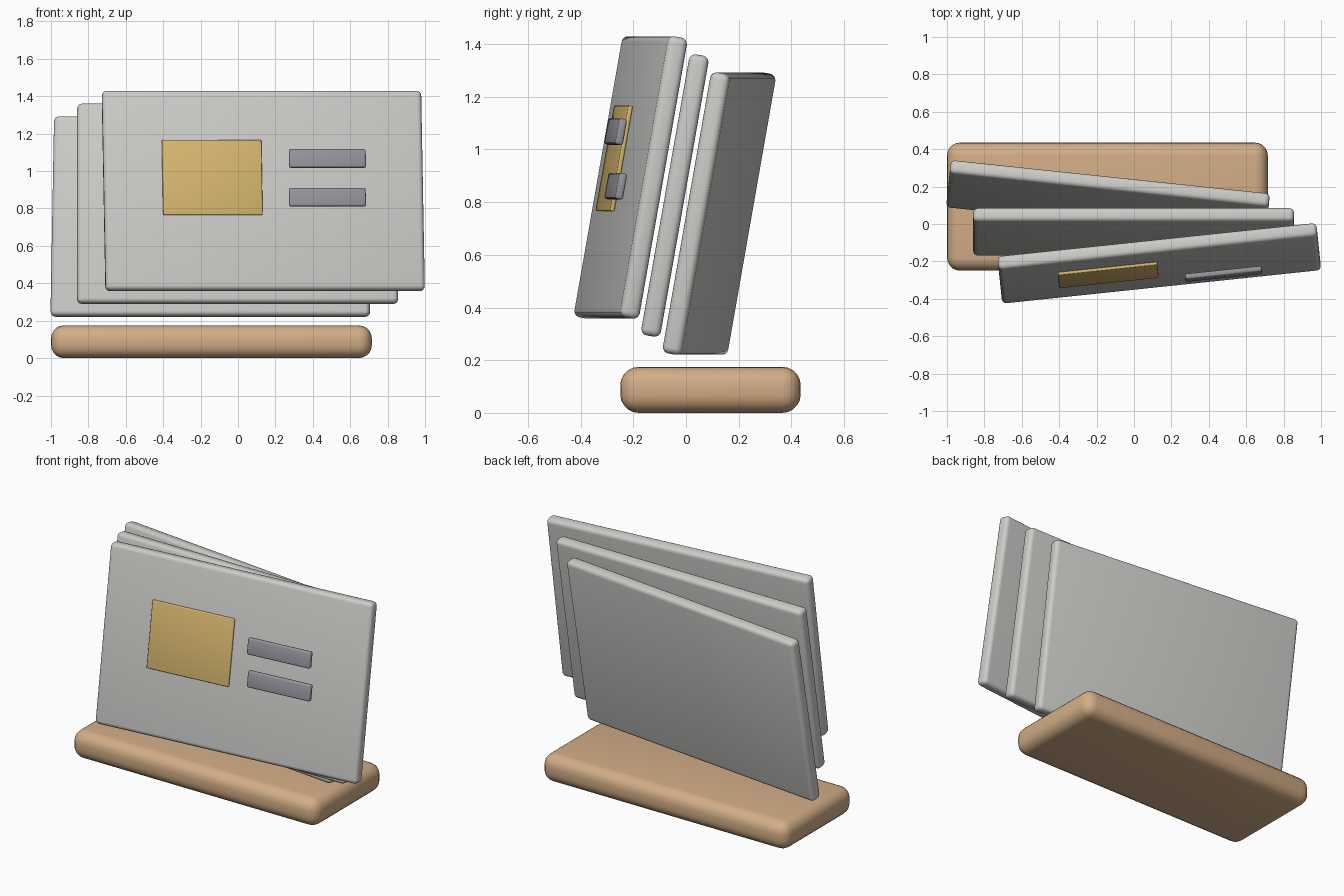
import bpy
from math import radians
from mathutils import Euler, Matrix, Vector

cube = bpy.data.objects.get("Cube")
if cube:
    bpy.data.objects.remove(cube, do_unlink=True)


def material(name, rgb):
    mat = bpy.data.materials.new(name)
    mat.use_nodes = True
    mat.diffuse_color = (*rgb, 1)
    mat.node_tree.nodes["Principled BSDF"].inputs["Base Color"].default_value = (*rgb, 1)
    return mat


tan = material("tan wood", (0.65, 0.42, 0.24))
grey = material("pale grey", (0.6, 0.6, 0.58))
gold = material("gold", (0.68, 0.47, 0.16))
slate = material("slate grey", (0.3, 0.3, 0.34))


def rounded_box(name, size, location, mat, bevel, segments=4, yaw=0, tilt=0):
    """Box with softly rounded edges, leaned back and then turned."""
    bpy.ops.mesh.primitive_cube_add(size=1)
    obj = bpy.context.object
    obj.name = name
    obj.data.transform(Matrix.Diagonal((*size, 1)))
    obj.location = location
    obj.rotation_euler = (radians(-tilt), 0, radians(yaw))
    obj.data.materials.append(mat)
    mod = obj.modifiers.new("rounding", "BEVEL")
    mod.width = bevel
    mod.segments = segments
    bpy.ops.object.modifier_apply(modifier=mod.name)
    bpy.ops.object.shade_smooth_by_angle(angle=radians(40))
    return obj


LEAN, TURN = 10, 6

# Wooden base
rounded_box("base", (1.715, 0.685, 0.175), (-0.142, 0.093, 0.0875), tan, 0.07, 5)

# Three fanned cards, from back to front
for i, name in enumerate(("back_card", "middle_card", "front_card")):
    step = i - 1
    centre = (-0.002 + 0.137 * step, -0.042 - 0.168 * step, 0.825 + 0.0685 * step)
    rounded_box(name, (1.715, 0.075, 1.083), centre, grey, 0.025, 4, TURN * step, LEAN)

# Picture panel lying on the front card
turn = Euler((radians(-LEAN), 0, radians(TURN))).to_matrix()
panel_at = Vector(centre) + turn @ Vector((-0.278, -0.046, 0.065))
rounded_box("picture_panel", (0.535, 0.017, 0.407), panel_at, gold, 0.006, 3, TURN, LEAN)

# Two raised bars beside the panel
for name, z in (("upper_bar", 1.067), ("lower_bar", 0.86)):
    rounded_box(name, (0.412, 0.03, 0.1), (0.478, -0.267, z), slate, 0.01, 3, TURN, LEAN)
